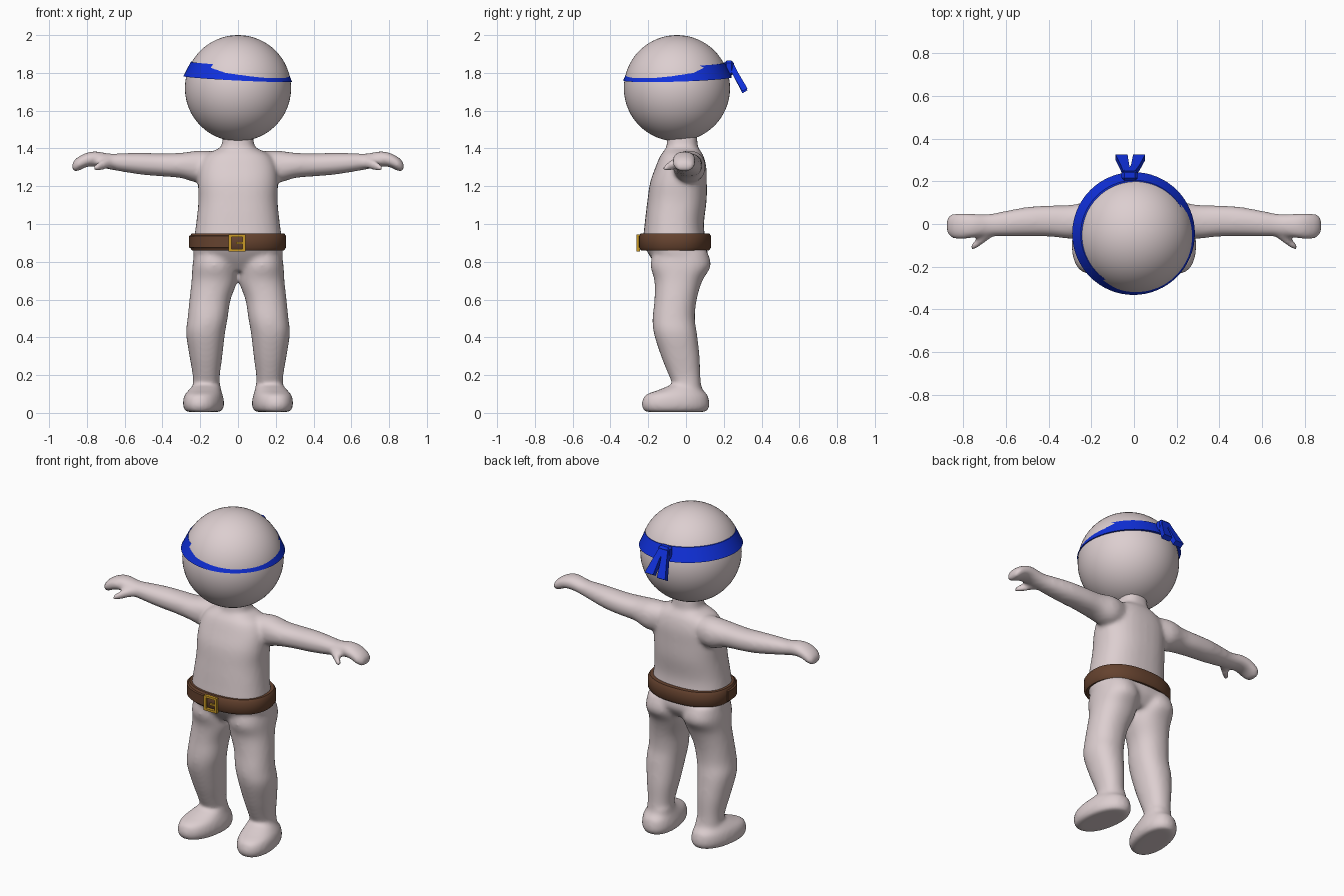
import bpy, bmesh, math
from mathutils import Vector

cube = bpy.data.objects.get("Cube")
if cube:
    bpy.data.objects.remove(cube, do_unlink=True)


def material(name, color):
    mat = bpy.data.materials.new(name)
    mat.use_nodes = True
    mat.diffuse_color = (*color, 1)
    bsdf = next(n for n in mat.node_tree.nodes if n.type == "BSDF_PRINCIPLED")
    bsdf.inputs["Base Color"].default_value = (*color, 1)
    return mat


skin = material("pale skin", (0.72, 0.62, 0.63))
blue = material("blue cloth", (0.005, 0.03, 0.72))
brown = material("brown leather", (0.13, 0.055, 0.028))
gold = material("gold metal", (0.6, 0.33, 0.02))


def finish(name, bm, mat, smooth_angle=None):
    bmesh.ops.recalc_face_normals(bm, faces=bm.faces)
    mesh = bpy.data.meshes.new(name)
    bm.to_mesh(mesh)
    bm.free()
    mesh.materials.append(mat)
    obj = bpy.data.objects.new(name, mesh)
    bpy.context.collection.objects.link(obj)
    if smooth_angle:
        bpy.ops.object.select_all(action="DESELECT")
        obj.select_set(True)
        bpy.context.view_layer.objects.active = obj
        bpy.ops.object.shade_smooth_by_angle(angle=math.radians(smooth_angle))
    return obj


def oval(angle, power):
    """Unit superellipse point."""
    def f(v):
        return math.copysign(abs(v) ** (2 / power), v)
    return f(math.cos(angle)), f(math.sin(angle))


def spline(rows, steps=4):
    """Catmull-Rom interpolation of section rows."""
    rows = [Vector(r) for r in rows]
    out = []
    for i in range(len(rows) - 1):
        a, b, c, d = (rows[min(max(i + k, 0), len(rows) - 1)] for k in (-1, 0, 1, 2))
        for s in range(steps):
            t = s / steps
            out.append(b + (c - a) * (t / 2)
                       + (a * 2 - b * 5 + c * 4 - d) * (t * t / 2)
                       + (b * 3 - a - c * 3 + d) * (t ** 3 / 2))
    return out + [rows[-1]]


def loft(bm, rows, place, power=2.2, sides=32):
    """Skin closed oval sections; place maps (along, u, v) to a point."""
    rings = []
    for t, cu, cv, ru, rv in spline(rows):
        ring = []
        for k in range(sides):
            u, v = oval(math.tau * k / sides, power)
            ring.append(bm.verts.new(place(t, cu + ru * u, cv + rv * v)))
        rings.append(ring)
    for a, b in zip(rings, rings[1:]):
        for k in range(sides):
            j = (k + 1) % sides
            bm.faces.new((a[k], a[j], b[j], b[k]))
    bm.faces.new(rings[0])
    bm.faces.new(rings[-1])


def band(name, mat, profile, rx, ry, center, power=2, start=0, end=360, segments=64):
    """Sweep a closed (offset, height) profile around an oval."""
    bm = bmesh.new()
    full = end - start == 360
    rings = []
    for k in range(segments if full else segments + 1):
        c, s = oval(math.radians(start + (end - start) * k / segments), power)
        rings.append([bm.verts.new(((rx + o) * c, (ry + o) * s, z)) for o, z in profile])
    pairs = list(zip(rings, rings[1:]))
    if full:
        pairs.append((rings[-1], rings[0]))
    else:
        bm.faces.new(rings[0])
        bm.faces.new(rings[-1])
    n = len(profile)
    for a, b in pairs:
        for k in range(n):
            j = (k + 1) % n
            bm.faces.new((a[k], a[j], b[j], b[k]))
    obj = finish(name, bm, mat, 35)
    obj.location = center
    return obj


# Section tables: position along the limb, centre pair, radius pair
torso = [(.75, 0, -.03, .14, .10), (.82, 0, -.035, .23, .15), (.9, 0, -.06, .235, .165),
         (1, 0, -.062, .222, .157), (1.12, 0, -.048, .21, .157), (1.22, 0, -.04, .212, .15),
         (1.3, 0, -.027, .205, .135), (1.36, 0, -.022, .175, .115), (1.39, 0, -.02, .125, .095),
         (1.41, 0, -.02, .09, .083), (1.48, 0, -.02, .078, .078)]
leg = [(.86, .12, -.03, .11, .14), (.78, .125, -.028, .116, .16), (.7, .125, -.04, .121, .127),
       (.6, .148, -.055, .109, .112), (.5, .161, -.065, .106, .112), (.42, .172, -.056, .103, .114),
       (.3, .17, -.03, .087, .102), (.2, .168, -.008, .072, .084), (.13, .168, .008, .07, .072),
       (.06, .168, .01, .07, .07)]
foot = [(.005, .182, -.055, .09, .163), (.03, .182, -.055, .104, .178), (.06, .182, -.055, .106, .178),
        (.095, .182, -.05, .098, .165), (.12, .178, -.03, .085, .12), (.15, .17, .003, .07, .078)]
arm = [(.08, 0, 1.31, .07, .07), (.2, .018, 1.303, .085, .086), (.3, .01, 1.31, .079, .067),
       (.4, .014, 1.313, .073, .061), (.5, .011, 1.318, .069, .058), (.6, .002, 1.325, .06, .05),
       (.68, -.005, 1.331, .052, .042), (.75, -.008, 1.344, .056, .041), (.8, -.01, 1.34, .061, .038),
       (.85, -.01, 1.316, .058, .037), (.878, -.006, 1.3, .038, .024)]
thumb = [(.65, -.025, 1.327, .026, .026), (.7, -.06, 1.318, .027, .028),
         (.74, -.093, 1.303, .023, .024), (.768, -.112, 1.293, .013, .014)]

# Body: overlapping lofts fused into one soft skin
bm = bmesh.new()
loft(bm, torso, lambda t, u, v: (u, v, t), 2.4)
for side in (-1, 1):
    loft(bm, leg, lambda t, u, v: (side * u, v, t))
    loft(bm, foot, lambda t, u, v: (side * (u - .12 * (v + .05)), v, t))
    for rows in (arm, thumb):
        loft(bm, rows, lambda t, u, v: (side * t, u, v))
body = finish("body", bm, skin)
fuse = body.modifiers.new("fuse", "REMESH")
fuse.mode = "VOXEL"
fuse.voxel_size = 0.011
fuse.use_smooth_shade = True
soften = body.modifiers.new("soften", "SMOOTH")
soften.factor = 0.5
soften.iterations = 12

# Head
bm = bmesh.new()
bmesh.ops.create_uvsphere(bm, u_segments=64, v_segments=32, radius=.281)
head = finish("head", bm, skin, 60)
head.location = (0, -.048, 1.719)

# Headband, worn slightly tilted
headband = band("headband", blue, [(.262, -.04), (.288, -.04), (.252, .038), (.235, .038)],
                0, 0, (0, -.046, 1.808))
headband.rotation_euler = (.03, .05, 0)

# Belt with a loose end lying over it
belt_profile = [(-.03, -.045), (.008, -.045), (.018, -.03), (.018, .03), (.008, .045), (-.03, .045)]
belt_center = (0, -.058, .906)
band("belt", brown, belt_profile, .236, .173, belt_center, 2.3)
band("belt_end", brown, [(.01, -.036), (.024, -.03), (.024, .03), (.01, .036)],
     .236, .173, belt_center, 2.3, 175, 262, 24)


def box(bm, center, size):
    made = bmesh.ops.create_cube(bm, size=1)["verts"]
    for v in made:
        v.co = Vector(center) + Vector(a * b for a, b in zip(v.co, size))


# Buckle: open frame and prong
bm = bmesh.new()
for s in (-1, 1):
    box(bm, (s * .037 - .005, -.252, .9), (.014, .018, .09))
    box(bm, (-.005, -.252, .9 + s * .039), (.06, .018, .013))
box(bm, (.012, -.256, .9), (.045, .01, .01))
finish("buckle", bm, gold)

# Knot and two flared tails at the back of the headband
bm = bmesh.new()
box(bm, (-.02, .228, 1.825), (.075, .05, .08))
bmesh.ops.bevel(bm, geom=bm.edges[:], offset=.012, segments=1, affect="EDGES")
finish("headband_knot", bm, blue)
for name, x_end, z_end in (("right_tail", -.058, 1.7), ("left_tail", .024, 1.71)):
    bm = bmesh.new()
    rings = []
    for x, y, z, w in ((-.02 + x_end * .2, .232, 1.855, .018), (x_end * .6 - .008, .265, 1.79, .02),
                       (x_end, .312, z_end, .028)):
        rings.append([bm.verts.new((x + a * w, y + b * .013, z + b * .008))
                      for a, b in ((-1, -1), (1, -1), (1, 1), (-1, 1))])
    for a, b in zip(rings, rings[1:]):
        for k in range(4):
            j = (k + 1) % 4
            bm.faces.new((a[k], a[j], b[j], b[k]))
    bm.faces.new(rings[0])
    bm.faces.new(rings[-1])
    finish(name, bm, blue)
